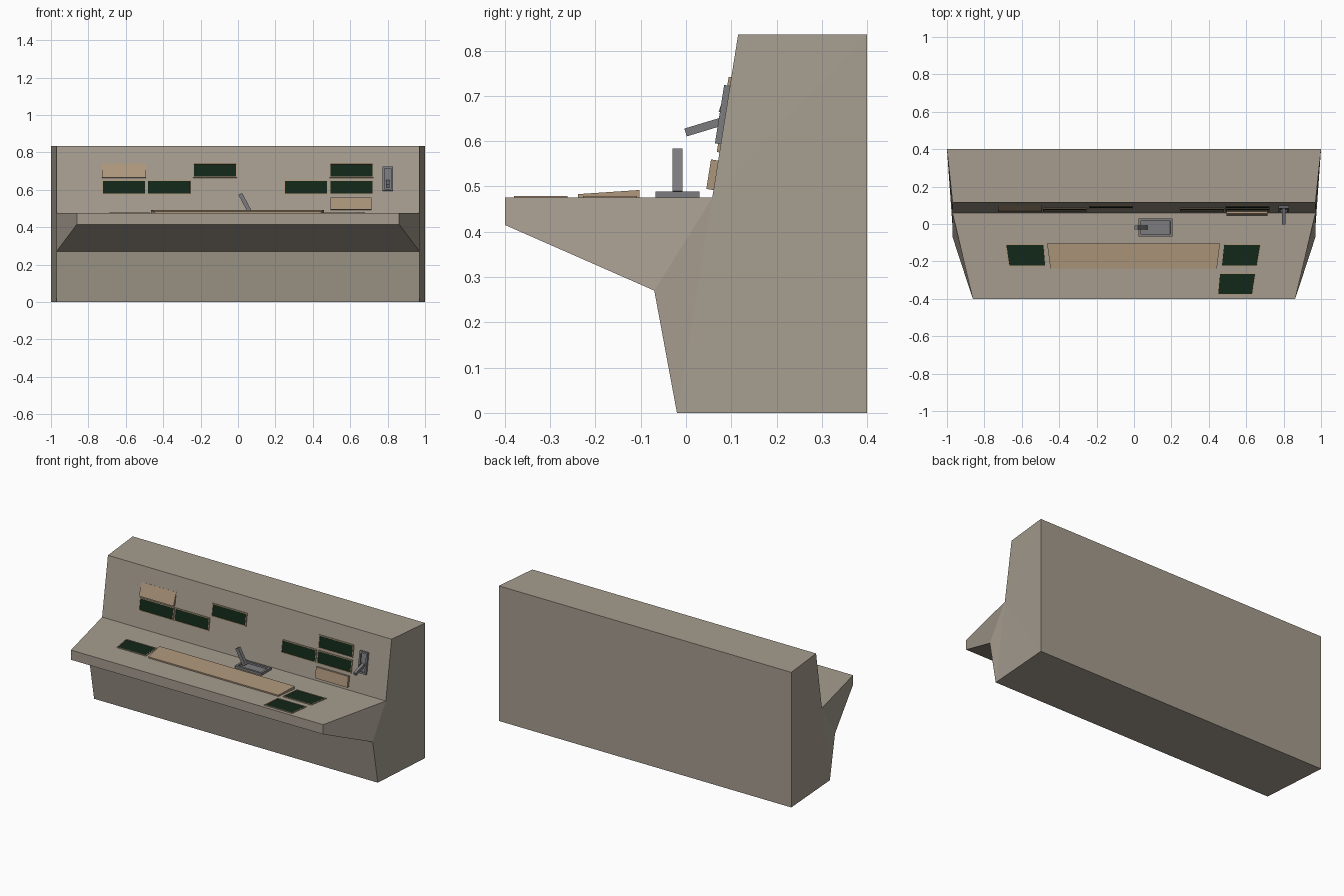
import bpy, bmesh, math
from mathutils import Matrix, Vector

if "Cube" in bpy.data.objects:
    bpy.data.objects.remove(bpy.data.objects["Cube"])


def material(name, rgb):
    m = bpy.data.materials.new(name)
    m.diffuse_color = (*rgb, 1)
    m.use_nodes = True
    m.node_tree.nodes["Principled BSDF"].inputs["Base Color"].default_value = m.diffuse_color
    return m


BODY = material("console_paint", (0.38, 0.335, 0.275))
TAN = material("tan_trim", (0.42, 0.305, 0.20))
GREEN = material("screen_green", (0.006, 0.02, 0.009))
METAL = material("grey_metal", (0.20, 0.20, 0.21))


def finish(name, bm, mats):
    bmesh.ops.recalc_face_normals(bm, faces=bm.faces)
    me = bpy.data.meshes.new(name)
    bm.to_mesh(me)
    bm.free()
    for m in mats:
        me.materials.append(m)
    ob = bpy.data.objects.new(name, me)
    bpy.context.collection.objects.link(ob)
    return ob


def slab(name, plane, corners, heights, mats, rim=0, depth=0):
    """Raised quad on a plane; an optional rim surrounds a sunken face."""
    bm = bmesh.new()
    low = [bm.verts.new(plane @ Vector((x, y, -0.002))) for x, y in corners]
    top = [bm.verts.new(plane @ Vector((x, y, h))) for (x, y), h in zip(corners, heights)]
    bm.faces.new(low[::-1])
    lid = bm.faces.new(top)
    for i in range(4):
        j = (i + 1) % 4
        bm.faces.new((low[i], low[j], top[j], top[i]))
    bm.normal_update()
    if rim:
        bmesh.ops.inset_region(bm, faces=[lid], thickness=rim, use_even_offset=True)
        bmesh.ops.inset_region(bm, faces=[lid], thickness=0.0005, depth=-depth)
        lid.material_index = len(mats) - 1
    return finish(name, bm, mats)


def rect(x0, x1, y0, y1):
    return [(x0, y0), (x1, y0), (x1, y1), (x0, y1)]


def bar(name, start, end, width, thick):
    """Square bar between two points."""
    a, b = Vector(start), Vector(end)
    bm = bmesh.new()
    bmesh.ops.create_cube(bm, size=1)
    rot = (b - a).to_track_quat('Z', 'Y').to_matrix().to_4x4()
    bm.transform(Matrix.Translation((a + b) / 2) @ rot
                 @ Matrix.Diagonal((width, thick, (b - a).length, 1)))
    return finish(name, bm, [METAL])


# console body: (half width, y, z) around the side outline
outline = [(0.97, 0.058, 0.475), (0.862, -0.4, 0.475), (0.862, -0.4, 0.415),
           (0.97, -0.07, 0.27), (0.97, -0.02, 0), (1, 0.4, 0),
           (1, 0.4, 0.835), (0.97, 0.115, 0.835)]
bm = bmesh.new()
L = [bm.verts.new((-x, y, z)) for x, y, z in outline]
R = [bm.verts.new((x, y, z)) for x, y, z in outline]
for i in range(8):
    j = (i + 1) % 8
    bm.faces.new((L[i], L[j], R[j], R[i]))
for S in (L, R):
    for ids in ((0, 1, 2, 3), (0, 3, 4), (0, 4, 5), (0, 5, 6), (0, 6, 7)):
        bm.faces.new([S[i] for i in ids])
finish("console_body", bm, [BODY])

# work planes: desk top and sloped back panel (local y runs up the slope)
desk = Matrix.Translation((0, 0, 0.475))
tilt = math.atan2(0.36, 0.057)
wall = Matrix.Translation((0, 0.058, 0.475)) @ Matrix.Rotation(tilt, 4, 'X')


def up(z):
    return (z - 0.475) / math.sin(tilt)


# wall screens
for i, (x, z) in enumerate([(-0.61, 0.575), (-0.368, 0.575), (-0.123, 0.664),
                            (0.363, 0.575), (0.607, 0.575), (0.607, 0.664)]):
    slab(f"wall_screen_{i}", wall, rect(x - 0.118, x + 0.118, up(z), up(z + 0.077)),
         [0.006] * 4, [TAN, GREEN], 0.005, 0.003)

# blank tan panels on the wall
slab("wall_blank_panel", wall, rect(-0.728, -0.492, up(0.662), up(0.741)),
     [0.016, 0.016, 0.001, 0.001], [TAN])
slab("wall_switch_box", wall, rect(0.495, 0.715, up(0.492), up(0.557)),
     [0.016] * 4, [TAN])

# desk screens
for i, c in enumerate([
        [(-0.67, -0.227), (-0.47, -0.227), (-0.48, -0.108), (-0.688, -0.108)],
        [(0.465, -0.227), (0.66, -0.227), (0.68, -0.108), (0.478, -0.108)],
        [(0.445, -0.38), (0.635, -0.38), (0.653, -0.262), (0.456, -0.262)]]):
    slab(f"desk_screen_{i}", desk, c, [0.004] * 4, [TAN, GREEN], 0.005, 0.002)

# keyboard wedge
slab("keyboard", desk, [(-0.447, -0.238), (0.443, -0.238), (0.46, -0.103), (-0.465, -0.103)],
     [0.008, 0.008, 0.017, 0.017], [TAN])

# desk lever in its tray
slab("lever_tray", desk, rect(0.025, 0.207, -0.067, 0.03), [0.014] * 4, [METAL], 0.013, 0.010)
bar("desk_lever", (0.062, -0.019, 0.485), (0.012, -0.019, 0.578), 0.022, 0.022)

# wall lever in its plate
slab("wall_lever_plate", wall, rect(0.772, 0.828, up(0.593), up(0.722)),
     [0.013] * 4, [METAL], 0.010, 0.009)
bar("wall_lever", (0.80, 0.085, 0.645), (0.80, -0.001, 0.619), 0.018, 0.018)
